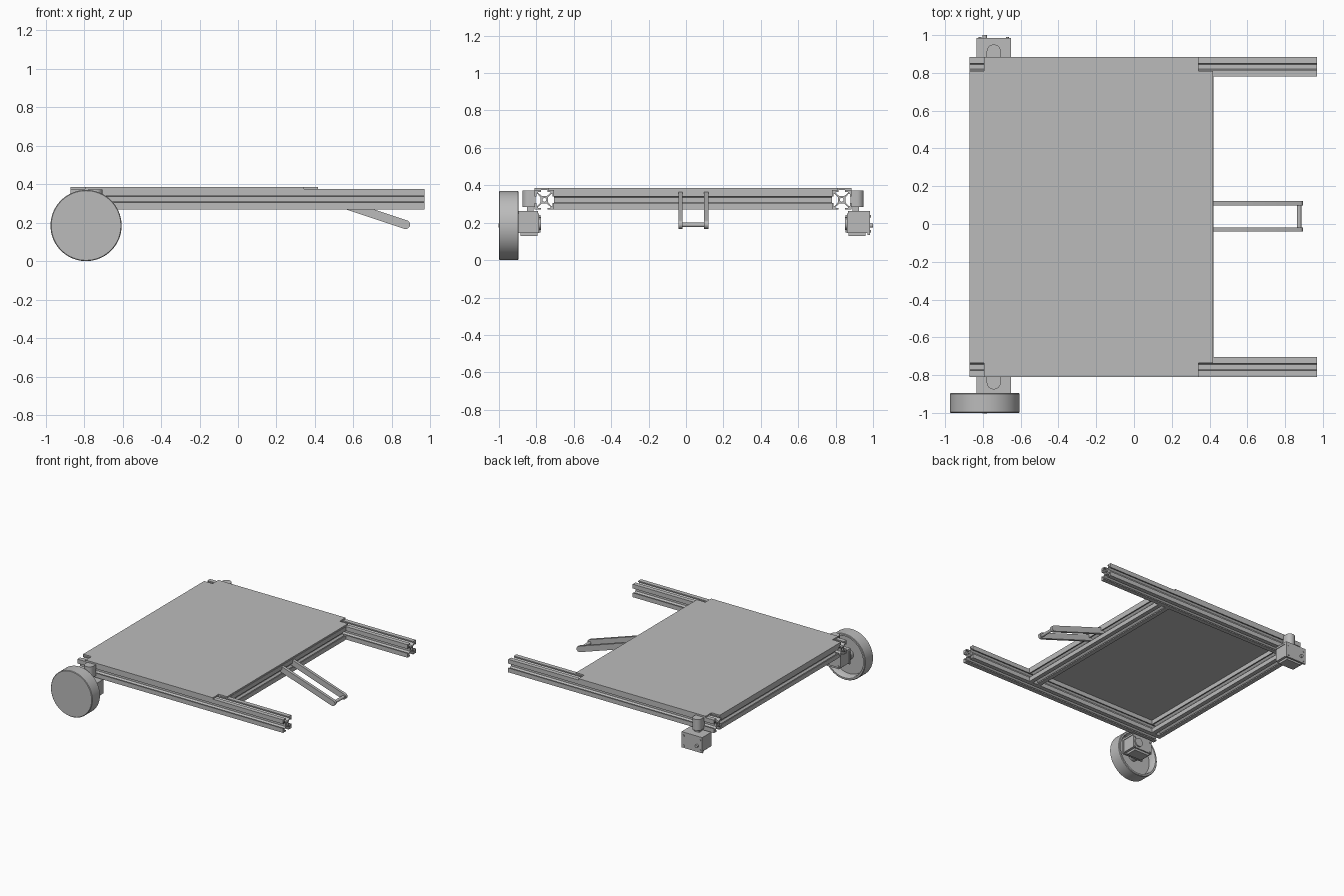
import bpy, bmesh
from math import pi, cos, sin, atan2
from mathutils import Matrix, Vector

if "Cube" in bpy.data.objects:
    bpy.data.objects.remove(bpy.data.objects["Cube"], do_unlink=True)

grey = bpy.data.materials.new("light_grey")
grey.use_nodes = True
colour = (0.5, 0.5, 0.5, 1)
grey.diffuse_color = colour
grey.node_tree.nodes["Principled BSDF"].inputs["Base Color"].default_value = colour

# Orientation of an extrusion along each axis
AXES = {"x": Matrix.Rotation(pi / 2, 4, "Y"),
        "y": Matrix.Rotation(pi / 2, 4, "X"),
        "z": Matrix.Identity(4)}


def add_mesh(name, bm):
    bmesh.ops.remove_doubles(bm, verts=bm.verts, dist=1e-5)
    bmesh.ops.recalc_face_normals(bm, faces=bm.faces)
    mesh = bpy.data.meshes.new(name)
    bm.to_mesh(mesh)
    bm.free()
    mesh.materials.clear()
    mesh.materials.append(grey)
    ob = bpy.data.objects.new(name, mesh)
    bpy.context.collection.objects.link(ob)
    bpy.ops.object.select_all(action="DESELECT")
    ob.select_set(True)
    bpy.context.view_layer.objects.active = ob
    bpy.ops.object.shade_smooth_by_angle(angle=pi / 6)
    return ob


def extrude(name, loops, length, centre, axis):
    """Fill flat loops (inner loops are holes) and extrude them along an axis."""
    curve = bpy.data.curves.new(name + "_outline", "CURVE")
    curve.dimensions = "2D"
    curve.fill_mode = "BOTH"
    curve.extrude = length / 2
    for loop in loops:
        spline = curve.splines.new("POLY")
        spline.points.add(len(loop) - 1)
        for point, (u, v) in zip(spline.points, loop):
            point.co = (u, v, 0, 1)
        spline.use_cyclic_u = True
    temp = bpy.data.objects.new(name + "_outline", curve)
    bpy.context.collection.objects.link(temp)
    graph = bpy.context.evaluated_depsgraph_get()
    mesh = bpy.data.meshes.new_from_object(temp.evaluated_get(graph))
    bm = bmesh.new()
    bm.from_mesh(mesh)
    bm.transform(Matrix.Translation(Vector(centre)) @ AXES[axis])
    bpy.data.objects.remove(temp)
    bpy.data.curves.remove(curve)
    bpy.data.meshes.remove(mesh)
    return add_mesh(name, bm)


def arc(u, v, r, start=0, end=2 * pi, n=24):
    closed = end - start > 6.2
    steps = n if closed else n - 1
    return [(u + r * cos(start + (end - start) * i / steps),
             v + r * sin(start + (end - start) * i / steps)) for i in range(n)]


def box(name, xs, ys, zs):
    (x0, x1), (y0, y1), (z0, z1) = sorted(xs), sorted(ys), sorted(zs)
    return extrude(name, [[(x0, y0), (x1, y0), (x1, y1), (x0, y1)]],
                   z1 - z0, (0, 0, (z0 + z1) / 2), "z")


def rod(name, x, z, r, y0, y1):
    return extrude(name, [arc(0, 0, r)], abs(y1 - y0), (x, (y0 + y1) / 2, z), "y")


# Slotted rail cross-section: one side, turned four times, plus a bore
HALF = 0.0525
MID_Y = 0.0375
half_side = [(0.38, 0.25), (0.7, 0.62), (0.82, 0.62), (0.82, 0.34), (1, 0.34)]
side = [(1, -1)] + [(u, -v) for u, v in reversed(half_side)] + half_side
section = []
for turn in range(4):
    c, s = cos(turn * pi / 2), sin(turn * pi / 2)
    section += [(HALF * (u * c - v * s), HALF * (u * s + v * c)) for u, v in side]
rail_loops = [section, arc(0, 0, 0.2 * HALF, n=12)]

# Frame
for label, sign in (("back", 1), ("front", -1)):
    extrude(label + "_long_rail", rail_loops, 1.84,
            (0.05, MID_Y + sign * 0.795, 0.322), "x")
for label, x in (("left_end", 0.3675), ("right_end", -0.8175)):
    extrude(label + "_cross_rail", rail_loops, 1.485, (x, MID_Y, 0.322), "y")

# Deck plate with notched corners
x0, x1, y0, y1, n = -0.87, 0.417, -0.81, 0.885, 0.075
deck = [(x0 + n, y0), (x1 - n, y0), (x1 - n, y0 + n), (x1, y0 + n),
        (x1, y1 - n), (x1 - n, y1 - n), (x1 - n, y1), (x0 + n, y1),
        (x0 + n, y1 - n), (x0, y1 - n), (x0, y0 + n), (x0 + n, y0 + n)]
extrude("deck_plate", [deck], 0.012, (0, 0, 0.38), "z")

# Sloping handle: two round-ended bars and a grip rod
start, end, radius = (0.395, 0.348), (0.872, 0.19), 0.023
tilt = atan2(end[1] - start[1], end[0] - start[0])
bar = (arc(*end, radius, tilt - pi / 2, tilt + pi / 2, 12)
       + arc(*start, radius, tilt + pi / 2, tilt + 3 * pi / 2, 12))
for label, y in (("back", 0.109), ("front", -0.029)):
    extrude(label + "_handle_bar", [bar], 0.023, (0, y, 0), "y")
rod("handle_grip", 0.874, 0.188, 0.012, -0.03, 0.11)

# Drive units hung on the outside of each long rail
for label, sign in (("back", 1), ("front", -1)):
    def out(d):
        return MID_Y + sign * (0.8475 + d)

    post = [(u, out(v)) for u, v in
            [(-0.705, -0.005)] + arc(-0.7425, 0.028, 0.0375, 0, pi, 16) + [(-0.78, -0.005)]]
    extrude(label + "_mount_post", [post], 0.09, (0, 0, 0.328), "z")
    box(label + "_post_stem", (-0.765, -0.72), (out(0.005), out(0.04)), (0.255, 0.29))
    box(label + "_bracket_top", (-0.835, -0.65), (out(-0.02), out(0.1)), (0.247, 0.262))
    box(label + "_gearbox", (-0.83, -0.655), (out(-0.025), out(0.088)), (0.145, 0.25))
    box(label + "_face_plate", (-0.835, -0.65), (out(0.086), out(0.1)), (0.135, 0.262))
    box(label + "_bracket_foot", (-0.81, -0.675), (out(-0.015), out(0.075)), (0.128, 0.147))
    rod(label + "_motor_cap", -0.70, 0.195, 0.035, out(-0.035), out(0))
    rod(label + "_drive_shaft", -0.79, 0.185, 0.012, out(0.05), out(0.115))
    for i, x in enumerate((-0.815, -0.67)):
        for j, z in enumerate((0.155, 0.235)):
            rod(f"{label}_screw_{i}_{j}", x, z, 0.007, out(-0.032), out(0.104))

# Wheel: turned profile, hollow on the inner side
profile = [(0, -1), (0.181, -1), (0.185, -0.996), (0.185, -0.899), (0.181, -0.895),
           (0.168, -0.895), (0.162, -0.905), (0.158, -0.955), (0.04, -0.955),
           (0.04, -0.925), (0, -0.925)]
bm = bmesh.new()
verts = [bm.verts.new((r, y, 0)) for r, y in profile]
edges = [bm.edges.new(pair) for pair in zip(verts, verts[1:])]
bmesh.ops.spin(bm, geom=verts + edges, cent=(0, 0, 0), axis=(0, 1, 0),
               angle=2 * pi, steps=64)
bm.transform(Matrix.Translation((-0.79, 0, 0.185)))
add_mesh("front_wheel", bm)
rod("wheel_axle_end", -0.79, 0.185, 0.012, -1.002, -0.95)
